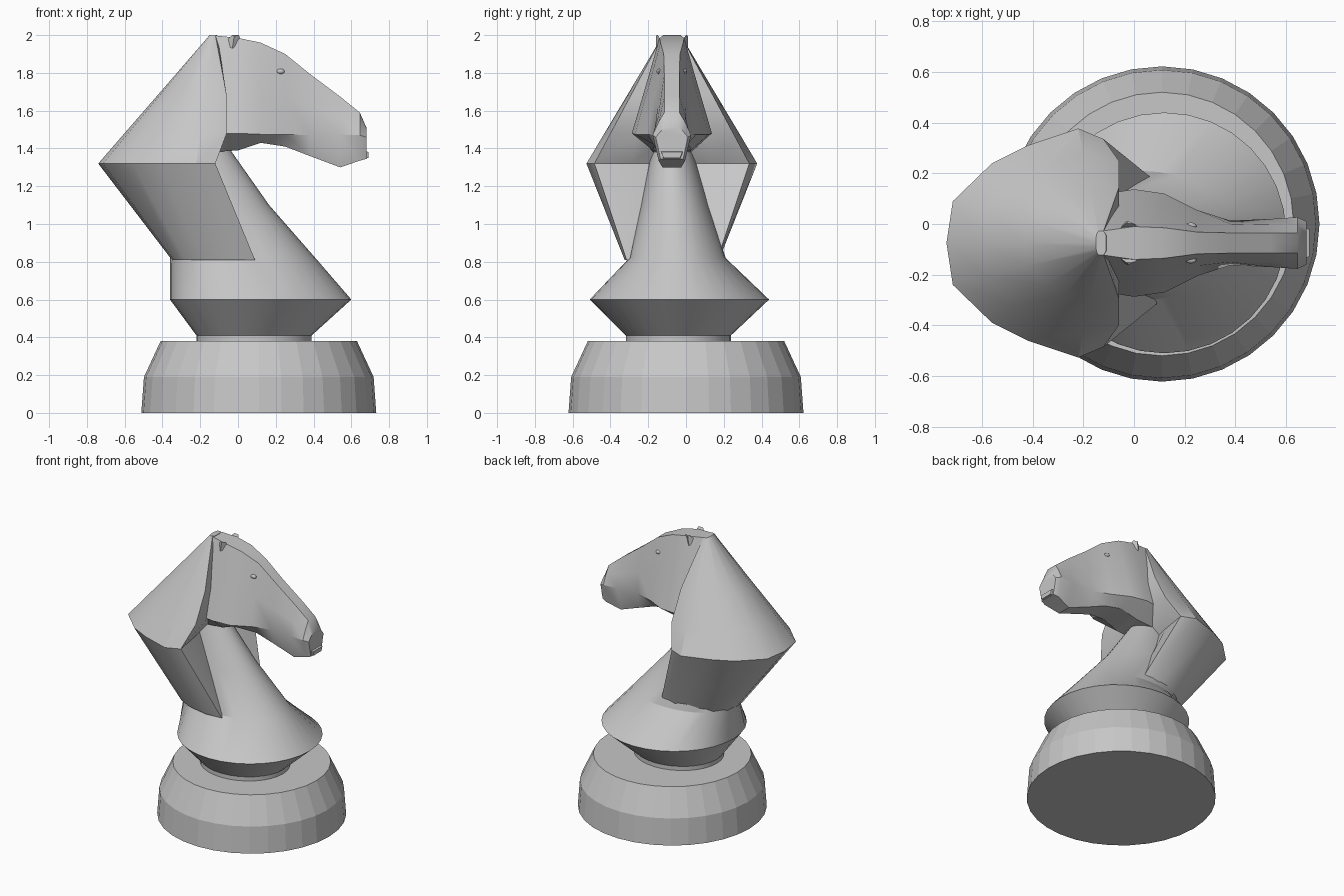
import bpy, bmesh, math

if "Cube" in bpy.data.objects:
    bpy.data.objects.remove(bpy.data.objects["Cube"])

CY = -0.075  # symmetry plane of the head and mane

stone = bpy.data.materials.new("grey stone")
stone.diffuse_color = (0.57, 0.57, 0.57, 1)
stone.use_nodes = True
stone.node_tree.nodes["Principled BSDF"].inputs["Base Color"].default_value = stone.diffuse_color


def finish(name, bm, angle=30):
    bmesh.ops.remove_doubles(bm, verts=bm.verts, dist=1e-5)
    bmesh.ops.recalc_face_normals(bm, faces=bm.faces)
    me = bpy.data.meshes.new(name)
    bm.to_mesh(me)
    bm.free()
    ob = bpy.data.objects.new(name, me)
    bpy.context.collection.objects.link(ob)
    me.materials.append(stone)
    bpy.ops.object.select_all(action='DESELECT')
    ob.select_set(True)
    bpy.context.view_layer.objects.active = ob
    bpy.ops.object.shade_smooth_by_angle(angle=math.radians(angle))
    return ob


def loft(name, rings, angle=30):
    bm = bmesh.new()
    vs = [[bm.verts.new(p) for p in r] for r in rings]
    n = len(rings[0])
    for a, b in zip(vs, vs[1:]):
        for i in range(n):
            j = (i + 1) % n
            bm.faces.new((a[i], a[j], b[j], b[i]))
    bm.faces.new(vs[0])
    bm.faces.new(vs[-1])
    return finish(name, bm, angle)


def ellipse(z, x0, x1, hy, cy, n=32):
    cx, rx = (x0 + x1) / 2, (x1 - x0) / 2
    return [(cx + rx * math.cos(t), cy + hy * math.sin(t), z)
            for t in (2 * math.pi * i / n for i in range(n))]


def mirrored(half):
    """Close a half outline (first and last point on the symmetry plane)."""
    right = [(x, CY - d, z) for x, d, z in half]
    left = [(x, CY + d, z) for x, d, z in half[-2:0:-1]]
    return right + left


# round base
loft("base", [ellipse(z, 0.11 - r, 0.11 + r, r, 0) for z, r in
              [(0, 0.622), (0.19, 0.608), (0.38, 0.52)]], 8)

# flared collar and slanted chest
loft("collar_and_chest", [ellipse(*r) for r in [
    (0.37, -0.22, 0.39, 0.278, -0.04),
    (0.41, -0.22, 0.39, 0.278, -0.04),
    (0.60, -0.36, 0.60, 0.475, -0.035),
    (0.82, -0.36, 0.41, 0.255, -0.045),
    (1.10, -0.40, 0.165, 0.18, -0.06),
    (1.42, -0.40, -0.06, 0.10, CY)]], 25)

# mane: waist ring, widest ring and narrow crest; its front is hollow
waist = [(-0.35, 0), (-0.34, 0.09), (-0.28, 0.17), (-0.19, 0.215), (-0.03, 0.25),
         (0.09, 0.24), (0.07, 0.16), (0.0, 0)]
wide = [(-0.74, 0), (-0.715, 0.165), (-0.56, 0.315), (-0.42, 0.385), (-0.22, 0.452),
        (-0.12, 0.41), (-0.15, 0.22), (-0.2, 0)]
crest = [(-0.15, 0), (-0.15, 0.02), (-0.147, 0.035), (-0.143, 0.043), (-0.14, 0.047),
         (-0.12, 0.047), (-0.11, 0.03), (-0.11, 0)]


def blend(t, front):
    pts = [(a[0] + (b[0] - a[0]) * t, a[1] + (b[1] - a[1]) * t)
           for a, b in zip(wide, crest)]
    return [(front if i > 4 else x, d) for i, (x, d) in enumerate(pts)]


loft("mane", [mirrored([(x, d, z) for x, d in ring]) for z, ring in [
    (0.81, waist), (1.32, wide), (1.48, blend(0.235, -0.06)),
    (1.68, blend(0.53, -0.06)), (2.0, crest)]])

# head: x, then (height, half width) of brow, temple, cheek and jaw
stations = [
    (-0.14, 2.00, 0.045, 1.80, 0.11, 1.48, 0.19, 1.38, 0.10),
    (0.00, 1.985, 0.065, 1.76, 0.13, 1.48, 0.212, 1.39, 0.10),
    (0.12, 1.96, 0.06, 1.72, 0.125, 1.475, 0.195, 1.43, 0.09),
    (0.25, 1.90, 0.043, 1.68, 0.09, 1.475, 0.13, 1.41, 0.075),
    (0.38, 1.795, 0.04, 1.62, 0.075, 1.47, 0.088, 1.36, 0.06),
    (0.54, 1.675, 0.04, 1.57, 0.072, 1.47, 0.095, 1.30, 0.05),
    (0.645, 1.59, 0.04, 1.54, 0.07, 1.47, 0.102, 1.335, 0.07),
    (0.68, 1.51, 0.035, 1.49, 0.06, 1.46, 0.085, 1.345, 0.06)]
loft("head", [mirrored([(s[0], 0, s[1])]
                       + [(s[0], s[i + 1], s[i]) for i in (1, 3, 5, 7)]
                       + [(s[0], 0, s[7])]) for s in stations])

# lower lip
loft("lower_lip", [mirrored([(x, 0, t), (x, w, t), (x, w * 0.8, b), (x, 0, b)])
                   for x, w, t, b in [(0.6, 0.07, 1.41, 1.33), (0.692, 0.055, 1.38, 1.35)]])

for side, s in (("left", 1), ("right", -1)):
    # small ears flaring outwards
    loft(side + "_ear", [[(-0.08, CY + s * 0.04, 1.95), (0.02, CY + s * 0.05, 1.96),
                          (-0.03, CY + s * 0.085, 1.93)],
                         [(-0.03, CY + s * 0.078, 2.0), (0.005, CY + s * 0.075, 2.0),
                          (-0.02, CY + s * 0.085, 1.995)]])
    # tiny eyes
    bm = bmesh.new()
    bmesh.ops.create_uvsphere(bm, u_segments=12, v_segments=8, radius=1)
    bmesh.ops.scale(bm, vec=(0.022, 0.014, 0.014), verts=bm.verts)
    bmesh.ops.translate(bm, vec=(0.225, CY + s * 0.067, 1.808), verts=bm.verts)
    finish(side + "_eye", bm)
